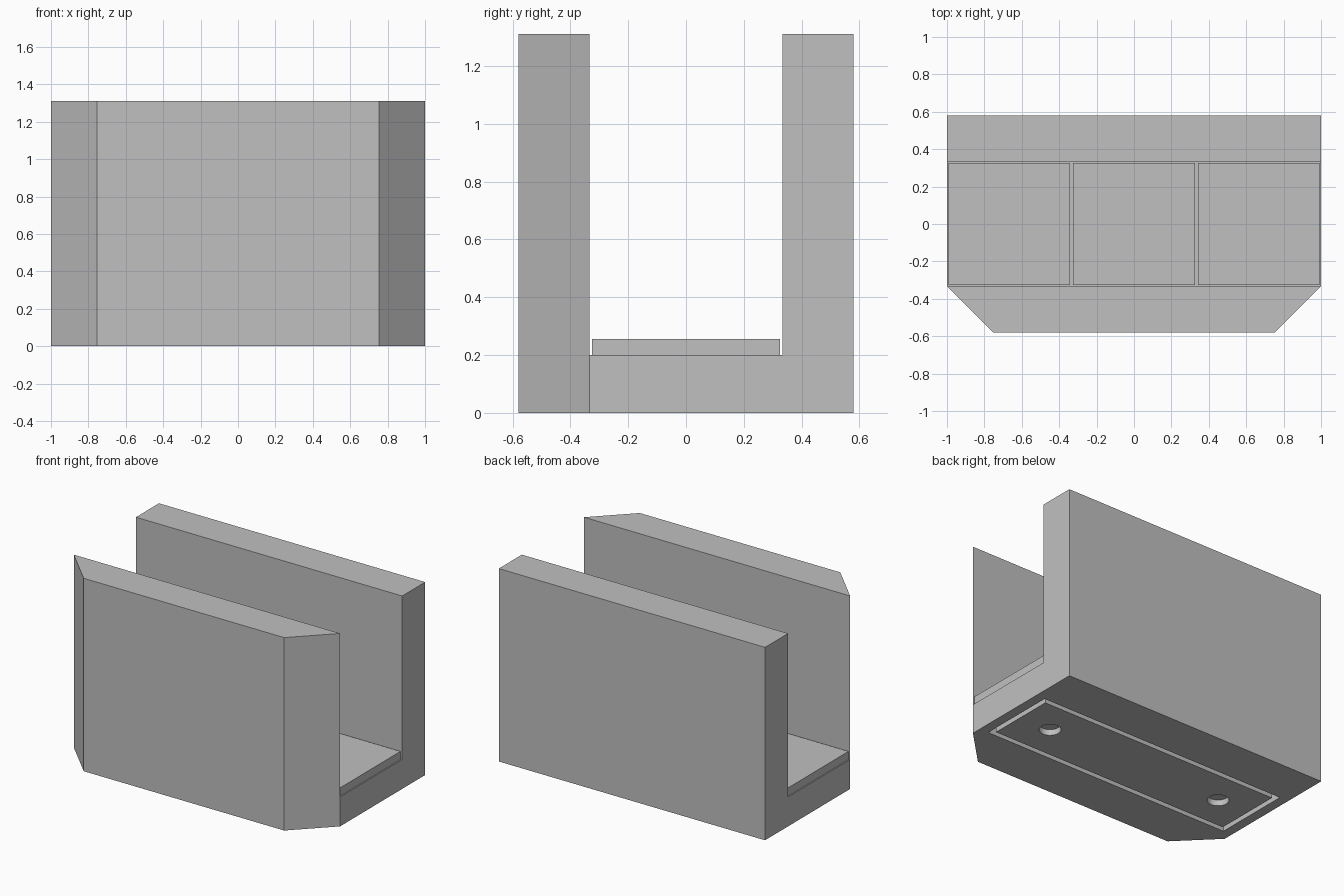
import bpy
import bmesh

default = bpy.data.objects.get("Cube")
if default:
    bpy.data.objects.remove(default, do_unlink=True)

grey = bpy.data.materials.new("light_grey")
grey.use_nodes = True
grey.diffuse_color = (0.53, 0.53, 0.53, 1)
grey.node_tree.nodes["Principled BSDF"].inputs["Base Color"].default_value = grey.diffuse_color


def prism(name, outline, z0, z1):
    """Extrude a flat outline from z0 up to z1."""
    bm = bmesh.new()
    base = bm.faces.new([bm.verts.new((x, y, z0)) for x, y in outline])
    top = bmesh.ops.extrude_face_region(bm, geom=[base])["geom"]
    for v in top:
        if isinstance(v, bmesh.types.BMVert):
            v.co.z = z1
    bmesh.ops.recalc_face_normals(bm, faces=bm.faces)
    mesh = bpy.data.meshes.new(name)
    bm.to_mesh(mesh)
    bm.free()
    mesh.materials.append(grey)
    ob = bpy.data.objects.new(name, mesh)
    bpy.context.collection.objects.link(ob)
    return ob


def box(name, x0, x1, half_y, z0, z1):
    return prism(name, [(x0, -half_y), (x1, -half_y), (x1, half_y), (x0, half_y)], z0, z1)


def cut(ob, cutter):
    """Subtract a cutter, bake the result and discard the cutter."""
    cutter.hide_render = True
    mod = ob.modifiers.new("cut", "BOOLEAN")
    mod.operation = "DIFFERENCE"
    mod.solver = "EXACT"
    mod.object = cutter
    bpy.context.view_layer.objects.active = ob
    bpy.ops.object.modifier_apply(modifier=mod.name)
    bpy.data.objects.remove(cutter, do_unlink=True)


DEPTH, INNER, HEIGHT, FLOOR = 0.58, 0.333, 1.31, 0.2
NOSE = 1 - (DEPTH - INNER)

# Body: chamfered block with a channel along its length
body = prism("channel_body", [(-NOSE, -DEPTH), (NOSE, -DEPTH), (1, -INNER),
                              (1, DEPTH), (-1, DEPTH), (-1, -INNER)], 0, HEIGHT)
cut(body, box("channel_cutter", -2, 2, INNER, FLOOR, 2))

# Underside pocket, filled by a plate that leaves a narrow groove around it
cut(body, box("pocket_cutter", -0.934, 0.934, 0.267, -0.1, 0.06))
plate = box("bottom_plate", -0.9, 0.9, 0.233, 0, 0.065)

# Round blind holes in the plate
for side in (-1, 1):
    bpy.ops.mesh.primitive_cylinder_add(vertices=32, radius=0.067, depth=0.2,
                                        location=(side * 0.667, 0, -0.06))
    drill = bpy.context.object
    drill.data.materials.append(grey)
    cut(plate, drill)

# Three floor tiles with thin gaps
for i, name in enumerate(("right", "middle", "left")):
    centre = (i - 1) * 0.668
    box(name + "_floor_tile", centre - 0.325, centre + 0.325, 0.325, FLOOR - 0.005, 0.256)
